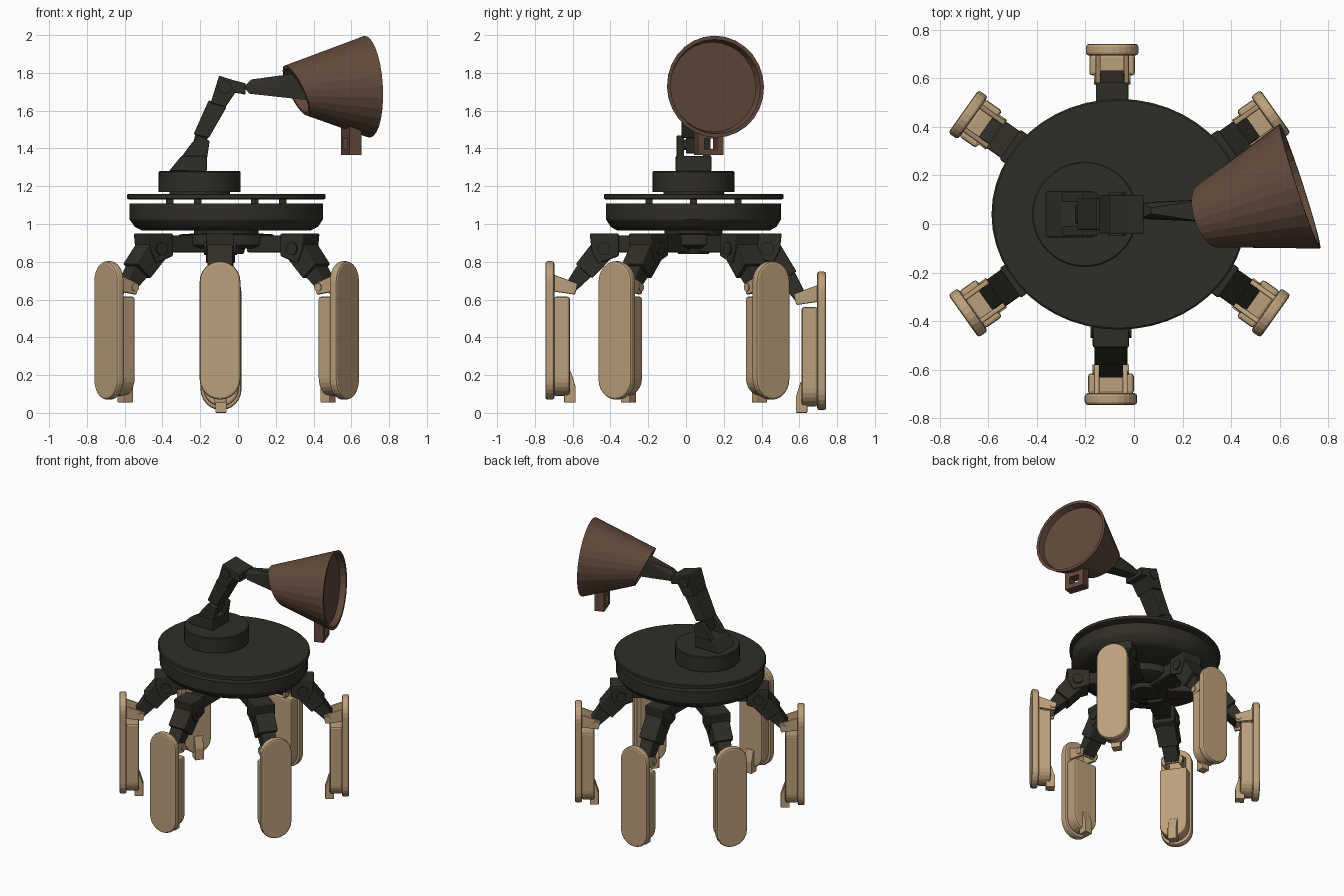
import bpy, bmesh
from math import radians, sin, cos, pi, atan2
from mathutils import Matrix, Vector

if "Cube" in bpy.data.objects:
    bpy.data.objects.remove(bpy.data.objects["Cube"])


def material(name, rgb):
    m = bpy.data.materials.new(name)
    m.diffuse_color = (*rgb, 1)
    m.use_nodes = True
    m.node_tree.nodes["Principled BSDF"].inputs["Base Color"].default_value = m.diffuse_color
    return m


DARK = material("dark_metal", (0.03, 0.027, 0.02))
TAN = material("tan_armour", (0.50, 0.35, 0.20))
BROWN = material("brown_shell", (0.12, 0.066, 0.043))
I = Matrix.Identity(4)
T = Matrix.Translation


def finish(name, bm, mat, M=I, bevel=0, smooth=False):
    bmesh.ops.recalc_face_normals(bm, faces=bm.faces)
    me = bpy.data.meshes.new(name)
    bm.to_mesh(me)
    bm.free()
    ob = bpy.data.objects.new(name, me)
    bpy.context.collection.objects.link(ob)
    ob.matrix_world = M
    me.materials.append(mat)
    if bevel:
        b = ob.modifiers.new("bevel", 'BEVEL')
        b.width, b.segments, b.limit_method = bevel, 2, 'ANGLE'
    if smooth:
        bpy.ops.object.select_all(action='DESELECT')
        ob.select_set(True)
        bpy.context.view_layer.objects.active = ob
        bpy.ops.object.shade_smooth_by_angle(angle=radians(30))
    return ob


def prism(name, pts, y0, y1, mat, M=I, bevel=0):
    """Extrude an XZ profile along Y."""
    bm = bmesh.new()
    f = bm.faces.new([bm.verts.new((x, y0, z)) for x, z in pts])
    ext = bmesh.ops.extrude_face_region(bm, geom=[f])
    vs = [v for v in ext["geom"] if isinstance(v, bmesh.types.BMVert)]
    bmesh.ops.translate(bm, verts=vs, vec=(0, y1 - y0, 0))
    return finish(name, bm, mat, M, bevel)


def box(name, x, y, z, mat, M=I, bevel=0):
    return prism(name, [(x[0], z[0]), (x[1], z[0]), (x[1], z[1]), (x[0], z[1])], *y, mat, M, bevel)


def bar(name, a, b, wa, wb, width, mat, M=I, y=0):
    """Tapered link between two points in the XZ plane."""
    d = Vector((b[0] - a[0], b[1] - a[1])).normalized()
    n = Vector((-d.y, d.x))
    a, b = Vector(a), Vector(b)
    pts = [a + n * wa / 2, b + n * wb / 2, b - n * wb / 2, a - n * wa / 2]
    return prism(name, [tuple(p) for p in pts], y - width / 2, y + width / 2, mat, M, 0.006)


def lathe(name, prof, n, mat, M=I, smooth=True, deform=None):
    bm = bmesh.new()
    rings = []
    for r, z in prof:
        k = 1 if r == 0 else n
        rings.append([bm.verts.new((r * cos(2 * pi * i / n), r * sin(2 * pi * i / n), z)) for i in range(k)])
    for A, B in zip(rings, rings[1:]):
        for i in range(n):
            j = (i + 1) % n
            q = [A[i % len(A)], A[j % len(A)], B[j % len(B)], B[i % len(B)]]
            bm.faces.new(list(dict.fromkeys(q)))
    if deform:
        deform(bm)
    return finish(name, bm, mat, M, 0, smooth)


def pin(name, x, z, r, y0, y1, mat, M=I):
    R = M @ T((x, y0, z)) @ Matrix.Rotation(-pi / 2, 4, 'X')
    return lathe(name, [(0, 0), (r, 0), (r, y1 - y0), (0, y1 - y0)], 16, mat, R)


def stadium(w, z0, z1, cut=None):
    """Upright capsule outline, or flat-topped at height cut."""
    pts = [(w * cos(a), z0 + w + w * sin(a)) for a in [pi + pi * i / 12 for i in range(13)]]
    if cut:
        return pts + [(w, cut), (-w, cut)]
    return pts + [(w * cos(a), z1 - w + w * sin(a)) for a in [pi * i / 12 for i in range(13)]]


# Oval body: dish, deck plate, spacers, hub underneath
C = T((-0.062, 0.04, 0))
OVAL = C @ Matrix.Diagonal((1, 0.905, 1, 1))
lathe("body_dish", [(0, .965), (.445, .965), (.485, .985), (.512, 1.025), (.512, 1.108), (0, 1.108)], 48, DARK, OVAL)
lathe("deck_plate", [(0, 1.13), (.515, 1.13), (.525, 1.135), (.525, 1.155), (.518, 1.16), (0, 1.16)], 48, DARK, OVAL)
for i in range(6):
    a = pi * i / 3
    x, y = .3 * cos(a), .3 * sin(a)
    box(f"deck_spacer_{i}", (x - .02, x + .02), (y - .02, y + .02), (1.1, 1.14), DARK, OVAL)
lathe("hub", [(0, .84), (.09, .84), (.10, .87), (.2, .87), (.25, .89), (.25, .945), (.17, .95), (.17, .97), (0, .97)],
      24, DARK, OVAL)

# Six legs: outer face position, heading, drop of the lower leg
legs = [((-.095, -.745), -90, 0), ((-.09, .742), 90, -.055)]
for sx in (1, -1):
    for sy in (1, -1):
        heading = atan2(sy * .579, sx * .816) * 180 / pi
        legs.append(((-.06 + sx * .643, .042 + sy * .422), heading, 0))
for i, (pos, ang, dz) in enumerate(legs):
    M = T((*pos, 0)) @ Matrix.Rotation(radians(ang), 4, 'Z')
    S = M @ T((0, 0, dz))
    F = S @ Matrix.Rotation(pi / 2, 4, 'Z')
    n = f"leg_{i}_"
    box(n + "hip_beam", (-.62, -.33), (-.055, .055), (.85, .94), DARK, M, .008)
    prism(n + "hip_block", [(-.39, .83), (-.28, .79), (-.245, .86), (-.235, .95), (-.39, .95)],
          -.075, .075, DARK, M, .008)
    pin(n + "hip_pin", -.31, .87, .035, -.085, .085, DARK, M)
    knee, ankle = (-.30, .86), (-.135, .665 + dz)
    mid = (-.205, .75 + dz * .6)
    bar(n + "upper_link", knee, mid, .13, .115, .135, DARK, M)
    bar(n + "lower_link", mid, ankle, .095, .065, .10, DARK, M)
    for s in (-1, 1):
        bar(n + "ankle_lug", (-.165, .655), (-.03, .69), .06, .09, .022, TAN, S, s * .058)
    pin(n + "ankle_pin", -.145, .665, .022, -.075, .075, TAN, S)
    prism(n + "shield", stadium(.108, .07, .803), 0, .048, TAN, F, .012)
    prism(n + "inner_shell", stadium(.094, .09, .8, .615), .045, .13, TAN, F, .012)
    prism(n + "foot", [(-.10, .055), (-.16, .055), (-.16, .14), (-.135, .22), (-.10, .22)],
          -.03, .03, TAN, S, .004)

# Turret and jointed arm
lathe("turret", [(0, 1.15), (.16, 1.15), (.16, 1.17), (.217, 1.17), (.217, 1.275), (.212, 1.28), (0, 1.28)], 40, DARK,
      T((-.203, .04, 0)))
A = T((0, .04, 0))
prism("arm_base", [(-.365, 1.28), (-.165, 1.28), (-.165, 1.36), (-.30, 1.36)], -.095, .095, DARK, A, .006)
for s in (-1, 1):
    prism("arm_base_cheek", [(-.31, 1.34), (-.165, 1.34), (-.15, 1.44), (-.21, 1.47), (-.26, 1.41)],
          s * .07 - .02, s * .07 + .02, DARK, A, .004)
pin("shoulder_pin", -.20, 1.42, .028, -.09, .09, DARK, A)
bar("arm_shoulder_link", (-.215, 1.38), (-.19, 1.48), .06, .07, .08, DARK, A)
prism("arm_lower", [(-.235, 1.475), (-.155, 1.455), (-.06, 1.62), (-.155, 1.655)], -.065, .065, DARK, A, .006)
prism("arm_elbow", [(-.145, 1.64), (-.065, 1.62), (-.015, 1.695), (.04, 1.685), (.04, 1.745), (-.02, 1.76), (-.10, 1.785)],
      -.08, .08, DARK, A, .006)
pin("elbow_pin", -.07, 1.725, .035, -.09, .09, DARK, A)
bm = bmesh.new()
for x, z, w in [(.03, 1.725, .03), (.07, 1.765, .012), (.29, 1.795, .045), (.375, 1.655, .05), (.06, 1.69, .035)]:
    for s in (-1, 1):
        bm.verts.new((x, .015 + s * w, z))
bmesh.ops.convex_hull(bm, input=bm.verts)
finish("head_mount", bm, DARK, A)

# Flared head with a slanted rear opening and a recessed front face
H = T((.28, .025, 1.705)) @ Matrix.Rotation(radians(18), 4, 'Z') @ Matrix.Rotation(radians(87), 4, 'Y')


def slant(bm):
    for v in bm.verts:
        if v.co.z < .1:
            v.co.z += .4 * v.co.x


lathe("head_shell", [(0, .09), (.10, .09), (.118, .03), (.136, .03), (.262, .40), (.27, .425), (.25, .425),
                     (.238, .385), (0, .385)], 28, BROWN, H, False, slant)

# Square loop hanging under the head
L = T((.60, .12, 0)) @ Matrix.Rotation(radians(18), 4, 'Z')
for s in (-1, 1):
    box("loop_side", (-.034, .034), (s * .053 - .018, s * .053 + .018), (1.365, 1.52), BROWN, L)
box("loop_bottom", (-.034, .034), (-.036, .036), (1.365, 1.398), BROWN, L)
box("loop_top", (-.034, .034), (-.036, .036), (1.452, 1.52), BROWN, L)
